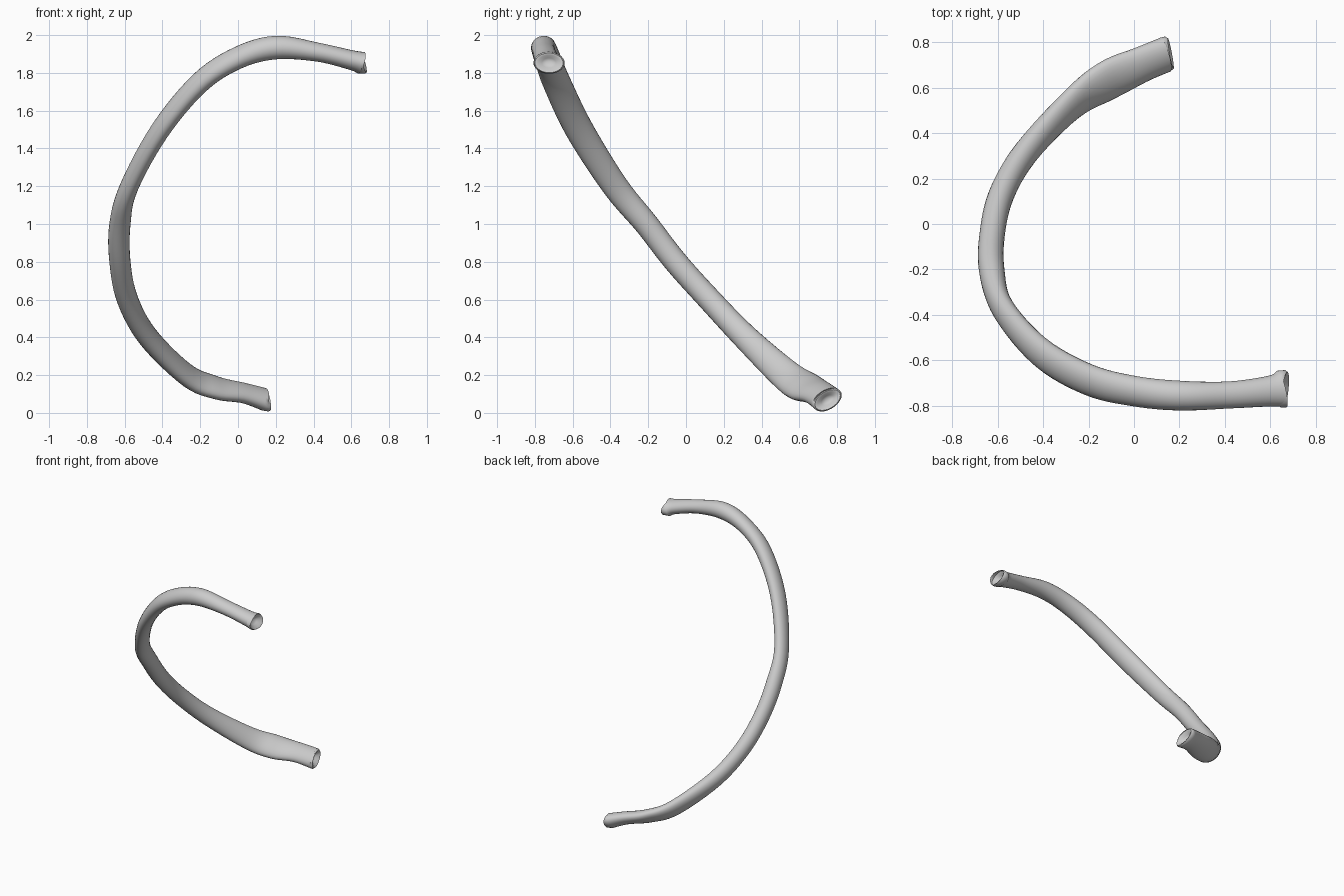
import bpy
import bmesh
from math import cos, sin, pi, radians
from mathutils import Vector

SIDES = 24
STEPS = 6

cube = bpy.data.objects.get("Cube")
if cube:
    bpy.data.objects.remove(cube, do_unlink=True)

# Centre line: x, y, z, half thickness, half breadth, breadth angle in degrees
stations = [
    (.655, -.725, 1.853, .06, .085, -8),
    (.6, -.735, 1.868, .052, .068, 0),
    (.42, -.752, 1.91, .05, .06, 8),
    (.2, -.755, 1.934, .062, .066, 20),
    (0, -.735, 1.88, .056, .07, 27),
    (-.2, -.685, 1.75, .053, .074, 27),
    (-.41, -.565, 1.5, .05, .075, 30),
    (-.575, -.375, 1.2, .048, .069, 36),
    (-.625, -.21, 1, .056, .064, 39),
    (-.625, -.055, .8, .056, .063, 42),
    (-.585, .125, .6, .056, .063, 44),
    (-.475, .315, .4, .054, .068, 42),
    (-.27, .53, .2, .048, .085, 34),
    (-.12, .63, .135, .047, .098, 26),
    (.03, .70, .105, .047, .085, 22),
    (.15, .75, .068, .055, .084, 24),
]


def spline(a, b, c, d, t):
    """Catmull-Rom blend of four stations."""
    return [.5 * (2 * q + (r - p) * t + (2 * p - 5 * q + 4 * r - s) * t * t
                  + (3 * q - p - 3 * r + s) * t ** 3)
            for p, q, r, s in zip(a, b, c, d)]


def smooth_path(points):
    last = len(points) - 1
    path = []
    for i in range(last):
        four = [points[min(max(i + k, 0), last)] for k in (-1, 0, 1, 2)]
        path += [spline(*four, step / STEPS) for step in range(STEPS)]
    return path + [points[-1]]


def section(path, i):
    """Oval ring square to the path, with its broad axis turned by the angle."""
    x, y, z, thick, broad, angle = path[i]
    ahead, behind = path[min(i + 1, len(path) - 1)], path[max(i - 1, 0)]
    tangent = (Vector(ahead[:3]) - Vector(behind[:3])).normalized()
    wide = Vector((0, cos(radians(angle)), sin(radians(angle))))
    wide = (wide - tangent * wide.dot(tangent)).normalized()
    thin = tangent.cross(wide)
    centre = Vector((x, y, z))
    turns = [2 * pi * k / SIDES for k in range(SIDES)]
    return [centre + wide * broad * cos(a) + thin * thick * sin(a) for a in turns]


def slant(ring, by_y, by_z):
    """Flatten an end ring onto a slanted plane facing the open side."""
    centre = sum(ring, Vector()) / SIDES
    for p in ring:
        p.x = centre.x + by_y * (p.y - centre.y) + by_z * (p.z - centre.z)


def bridge(bm, first, second):
    for k in range(SIDES):
        n = (k + 1) % SIDES
        bm.faces.new((first[k], first[n], second[n], second[k]))


def dished_end(bm, rim):
    """Rounded lip with a shallow hollow inside it."""
    centre = sum((v.co for v in rim), Vector()) / SIDES
    previous = rim
    for scale, push in ((.9, .012), (.72, .008), (.45, -.014), (.18, -.022)):
        ring = [bm.verts.new(centre + (v.co - centre) * scale + Vector((push, 0, 0)))
                for v in rim]
        bridge(bm, previous, ring)
        previous = ring
    bm.faces.new(previous)


# Curved shaft lofted along the centre line
path = smooth_path(stations)
rings = [section(path, i) for i in range(len(path))]
slant(rings[0], .1, -.25)
slant(rings[-1], -.15, -.1)

bm = bmesh.new()
loops = [[bm.verts.new(p) for p in ring] for ring in rings]
for first, second in zip(loops, loops[1:]):
    bridge(bm, first, second)

# Hollowed upper and lower ends
dished_end(bm, loops[0])
dished_end(bm, loops[-1])
bmesh.ops.recalc_face_normals(bm, faces=bm.faces)

mesh = bpy.data.meshes.new("curved_shaft")
bm.to_mesh(mesh)
bm.free()
shaft = bpy.data.objects.new("curved_shaft", mesh)
bpy.context.collection.objects.link(shaft)

# Plain pale grey surface
grey = bpy.data.materials.new("pale_grey")
grey.use_nodes = True
colour = (.6, .6, .6, 1)
grey.diffuse_color = colour
grey.node_tree.nodes["Principled BSDF"].inputs["Base Color"].default_value = colour
mesh.materials.append(grey)

bpy.context.view_layer.objects.active = shaft
shaft.select_set(True)
bpy.ops.object.shade_smooth_by_angle(angle=radians(50))
